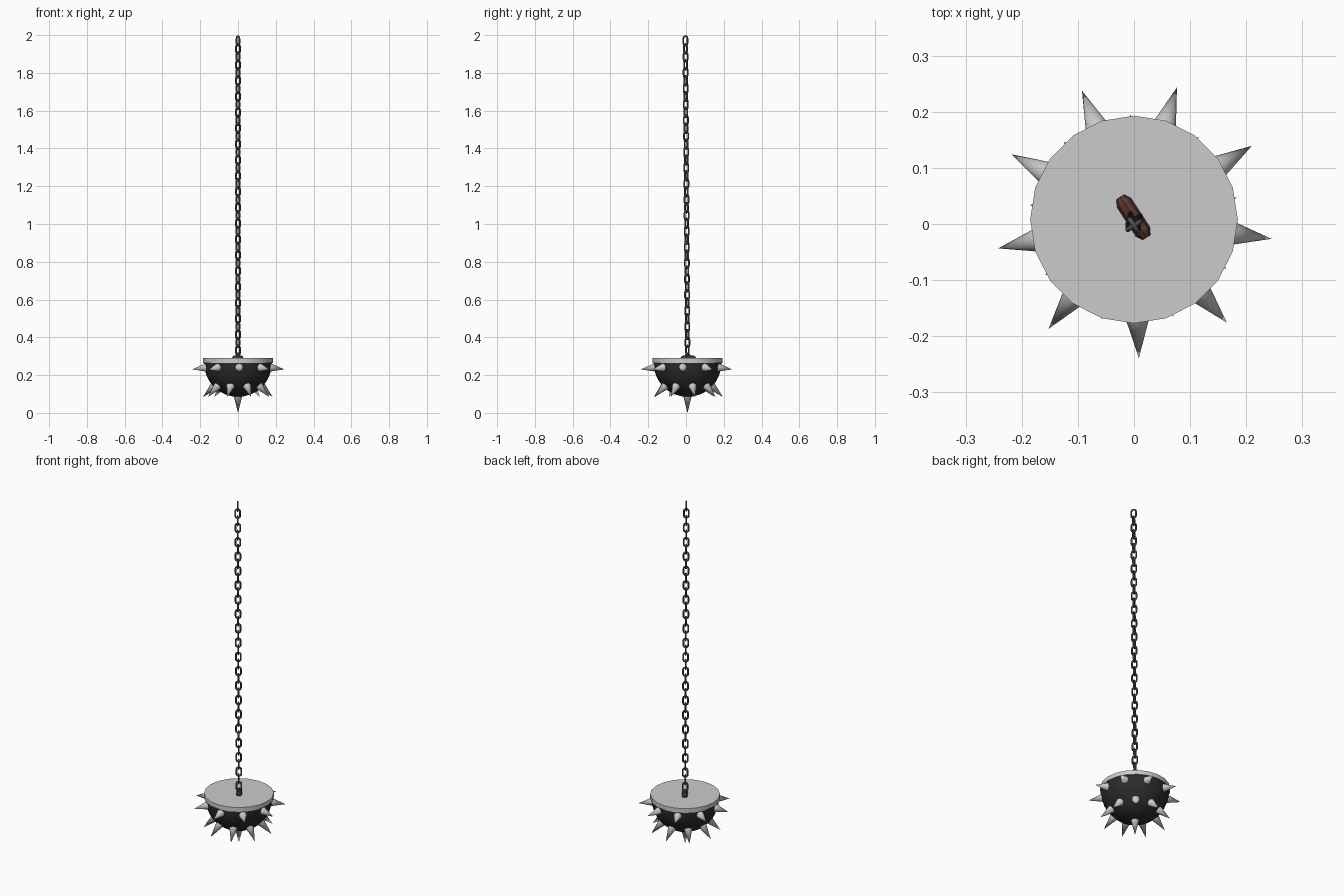
import bpy, bmesh, math
from mathutils import Vector, Matrix

if "Cube" in bpy.data.objects:
    bpy.data.objects.remove(bpy.data.objects["Cube"])

CY = 0.008                       # body is slightly off centre in y
C = Vector((0, CY, 0.265))       # centre of the half ball
YAW = math.radians(-57)          # heading of the staple and of every other link


def material(name, col):
    m = bpy.data.materials.new(name)
    m.diffuse_color = (*col, 1)
    m.use_nodes = True
    m.node_tree.nodes["Principled BSDF"].inputs["Base Color"].default_value = m.diffuse_color
    return m


black = material("black_iron", (0.025, 0.025, 0.025))
steel = material("dark_steel", (0.07, 0.08, 0.09))
rust = material("rust_brown", (0.10, 0.04, 0.03))


def finish(bm, name, mat=None, angle=None):
    bmesh.ops.recalc_face_normals(bm, faces=bm.faces)
    me = bpy.data.meshes.new(name)
    bm.to_mesh(me)
    bm.free()
    ob = bpy.data.objects.new(name, me)
    bpy.context.collection.objects.link(ob)
    if mat:
        me.materials.append(mat)
    if angle:
        bpy.ops.object.select_all(action='DESELECT')
        ob.select_set(True)
        bpy.context.view_layer.objects.active = ob
        bpy.ops.object.shade_smooth_by_angle(angle=math.radians(angle))
    return ob


def cone(bm, p, q, r1, r2, sides):
    p, q = Vector(p), Vector(q)
    d = q - p
    rot = d.to_track_quat('Z', 'Y').to_matrix().to_4x4()
    bmesh.ops.create_cone(bm, cap_ends=True, segments=sides, radius1=r1, radius2=r2,
                          depth=d.length, matrix=Matrix.Translation((p + q) / 2) @ rot)


# half ball
bm = bmesh.new()
bmesh.ops.create_uvsphere(bm, u_segments=20, v_segments=16, radius=0.18,
                          matrix=Matrix.Translation(C))
cut = bmesh.ops.bisect_plane(bm, geom=bm.verts[:] + bm.edges[:] + bm.faces[:],
                             plane_co=C + Vector((0, 0, 0.001)), plane_no=(0, 0, 1), clear_outer=True)
finish(bm, "half_ball", black, 40)

# flat lid
bm = bmesh.new()
cone(bm, C, C + Vector((0, 0, 0.025)), 0.185, 0.185, 20)
finish(bm, "lid", None, 30)

# spikes: two staggered rings and one pointing straight down
bm = bmesh.new()
spikes = [(-88 + 40 * i, -8, 0.25) for i in range(9)]
spikes += [(12 + 40 * i, -44, 0.26) for i in range(9)]
spikes += [(0, -90, 0.265)]
for az, el, reach in spikes:
    a, e = math.radians(az), math.radians(el)
    d = Vector((math.cos(a) * math.cos(e), math.sin(a) * math.cos(e), math.sin(e)))
    cone(bm, C + d * 0.165, C + d * reach, 0.025, 0, 12)
finish(bm, "spikes", None, 40)

# rusty bar that holds the chain on the lid
bm = bmesh.new()
u = Vector((math.cos(YAW), math.sin(YAW), 0))
mid = Vector((-0.001, CY + 0.004, 0.29))
cone(bm, mid - u * 0.031, mid + u * 0.031, 0.015, 0.015, 8)
for s in (-1, 1):
    cone(bm, mid + u * 0.031 * s, mid + u * 0.043 * s, 0.015, 0.008, 8)
finish(bm, "chain_mount", rust, 30)


# chain: oval links turned a quarter turn each time
def add_link(bm, mtx, half_w=0.013, half_l=0.026, wire=0.005, sides=6, arc=5):
    path = []
    for end in (1, -1):
        for i in range(arc + 1):
            t = math.pi * i / arc
            n = Vector((math.cos(t) * end, 0, math.sin(t) * end))
            path.append((n * half_w + Vector((0, 0, end * (half_l - half_w))), n))
    rings = []
    for p, n in path:
        rings.append([bm.verts.new(mtx @ (p + wire * (n * math.cos(k) + Vector((0, math.sin(k), 0)))))
                      for k in (2 * math.pi * j / sides for j in range(sides))])
    for i in range(len(rings)):
        a, b = rings[i], rings[(i + 1) % len(rings)]
        for j in range(sides):
            k = (j + 1) % sides
            bm.faces.new((a[j], a[k], b[k], b[j]))


bm = bmesh.new()
COUNT = 41
for i in range(COUNT):
    f = i / (COUNT - 1)
    pos = Vector((0, -0.003 + 0.011 * f, 1.969 - 0.042 * i))
    turn = YAW + (i % 2) * math.pi / 2
    add_link(bm, Matrix.Translation(pos) @ Matrix.Rotation(turn, 4, 'Z'))
finish(bm, "chain", steel, 65)
